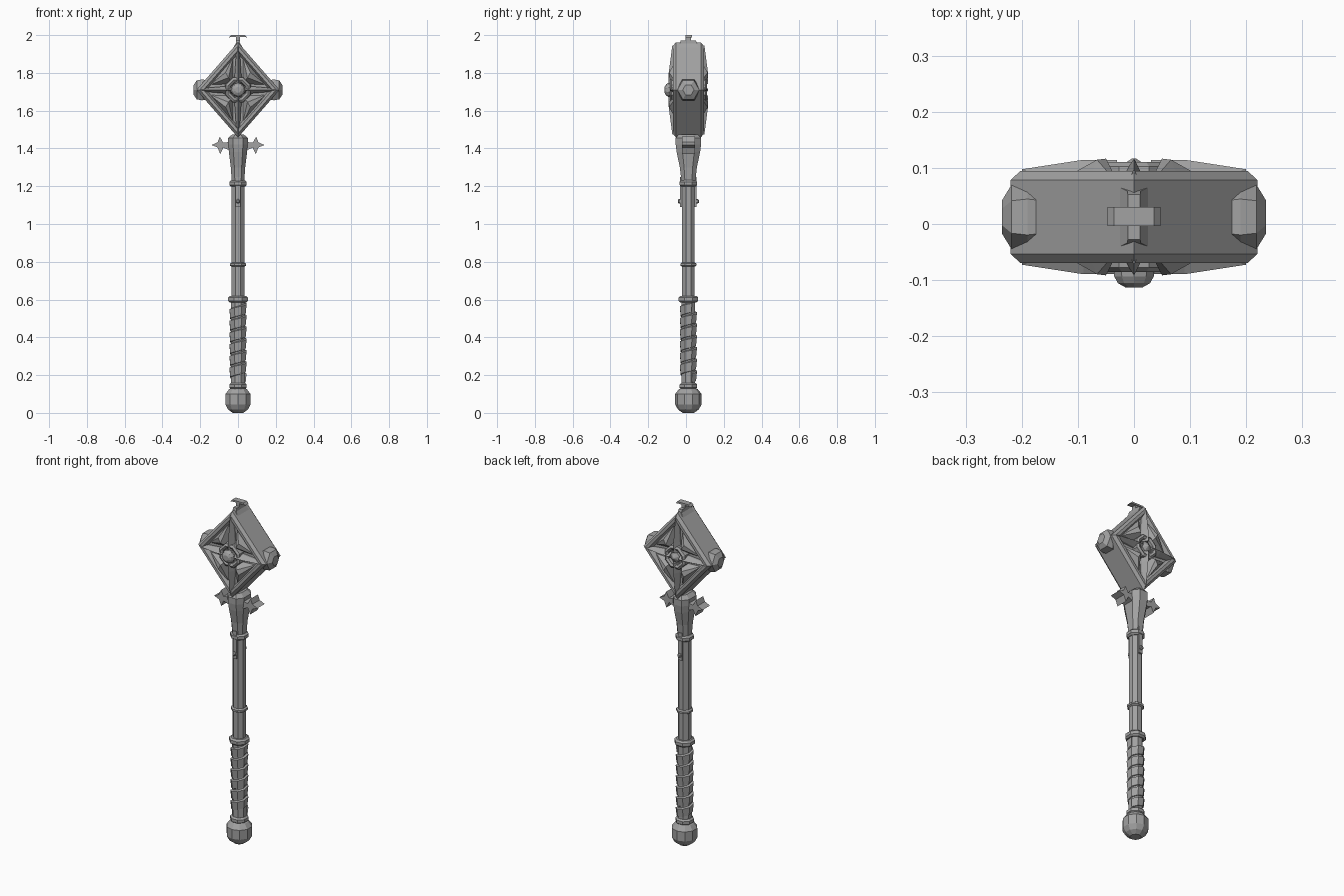
import bpy, bmesh, math
from mathutils import Vector, Matrix

if "Cube" in bpy.data.objects:
    bpy.data.objects.remove(bpy.data.objects["Cube"])

AX = 0.0125      # depth of the long axis
CZ = 1.71        # height of the head centre
steel = bpy.data.materials.new("grey_steel")
steel.diffuse_color = (0.36, 0.36, 0.36, 1)
steel.use_nodes = True
steel.node_tree.nodes["Principled BSDF"].inputs["Base Color"].default_value = steel.diffuse_color


def make(name, verts, faces):
    me = bpy.data.meshes.new(name)
    bm = bmesh.new()
    vs = [bm.verts.new(v) for v in verts]
    for f in faces:
        bm.faces.new([vs[i] for i in f])
    bmesh.ops.recalc_face_normals(bm, faces=bm.faces)
    bm.to_mesh(me)
    bm.free()
    me.materials.append(steel)
    ob = bpy.data.objects.new(name, me)
    bpy.context.collection.objects.link(ob)
    return ob


def loft(name, loops):
    """Join equal closed loops of points and cap both ends."""
    n = len(loops[0])
    faces = [(k*n + i, k*n + (i+1) % n, (k+1)*n + (i+1) % n, (k+1)*n + i)
             for k in range(len(loops)-1) for i in range(n)]
    faces += [tuple(range(n))[::-1], tuple((len(loops)-1)*n + i for i in range(n))]
    return make(name, [p for lp in loops for p in lp], faces)


def turned(name, profile, n=8, origin=(0, AX, 0), axis=(0, 0, 1), spin=0.5):
    """Faceted turned part from (radius, height) pairs along an axis."""
    rot = Vector(axis).to_track_quat('Z', 'Y').to_matrix()
    o = Vector(origin)
    return loft(name, [[o + rot @ Vector((r*math.cos(2*math.pi*(i+spin)/n),
                                          r*math.sin(2*math.pi*(i+spin)/n), h))
                        for i in range(n)] for r, h in profile])


def slab(name, outline, y0, y1):
    """Extrude an x-z outline in depth."""
    return loft(name, [[(x, y, z) for x, z in outline] for y in (y0, y1)])


def box(name, x, y, z):
    return slab(name, [(x[0], z[0]), (x[1], z[0]), (x[1], z[1]), (x[0], z[1])], *y)


# pommel, shaft and its rings
turned("pommel", [(.03, 0), (.055, .018), (.07, .045), (.07, .1), (.05, .125), (.04, .13)], 10)
turned("shaft", [(.036, .58), (.036, 1.24)])
for name, z, r, h in (("pommel_ring", .142, .05, .034), ("grip_ring", .602, .056, .036),
                      ("middle_ring", .785, .046, .022), ("upper_ring", 1.215, .05, .034)):
    turned(name, [(r-.01, z-h/2), (r, z-h/4), (r, z+h/4), (r-.01, z+h/2)])

# grip core with a spiral strap wound round it
turned("grip_core", [(.039, .14), (.039, .6)])
pitch, turns, n = .062, 6.2, 8
rows = []
for i in range(int(turns*n)):
    a = 2*math.pi*(i+.5)/n
    z = .158 + pitch*i/n
    rows.append([(r*math.cos(a), AX + r*math.sin(a), z+dz)
                 for r, dz in ((.036, 0), (.044, .003), (.049, .05), (.036, .056))])
loft("grip_strap", rows)

# flared neck: square section with cut corners
loft("neck", [[(x*w, AX + y*d, z) for x, y in ((1, .5), (.5, 1), (-.5, 1), (-1, .5),
                                             (-1, -.5), (-.5, -1), (.5, -1), (1, -.5))]
              for w, d, z in ((.033, .036, 1.22), (.038, .045, 1.30), (.048, .062, 1.38),
                              (.052, .067, 1.42), (.052, .067, 1.455), (.03, .05, 1.475))])

# guard prongs with flared star tips
prong = [(.03, 1.437), (.078, 1.43), (.096, 1.462), (.108, 1.433), (.14, 1.418),
         (.108, 1.405), (.094, 1.37), (.078, 1.404), (.03, 1.385)]
for s, side in ((1, "right"), (-1, "left")):
    slab("guard_prong_" + side, [(s*x, z) for x, z in prong], AX-.034, AX+.034)

# riveted straps below the upper ring, front and back
for s, side in ((1, "back"), (-1, "front")):
    box("strap_" + side, (-.012, .012), sorted((AX+s*.03, AX+s*.043)), (1.09, 1.25))
    turned("strap_rivet_" + side, [(.012, 0), (.012, .015), (.007, .021)], 6,
           (0, AX+s*.035, 1.12), (0, s, 0))

# diamond head: bevelled rim and sunken faces
half = [(.76, .058), (.83, .082), (.92, .082), (1, .066)]
steps = [(k, -d) for k, d in half] + [(k, d) for k, d in reversed(half)]
loft("head", [[(x*k, AX+y, CZ + z*k) for x, z in ((.22, 0), (0, .252), (-.22, 0), (0, -.252))]
              for k, y in steps])

for s, side in ((1, "back"), (-1, "front")):
    # raised ribs from the hub to the four corners
    for j, (dx, dz, ln) in enumerate(((1, 0, .2), (0, 1, .235), (-1, 0, .2), (0, -1, .235))):
        top = .102 if dx else .104
        pts = []
        for u, w, d in ((.03, .022, top), (.09, .017, top), (ln, .007, .085)):
            for off, dep in ((-w, .05), (-w, .07), (0, d), (w, .07), (w, .05)):
                pts.append((dx*u + dz*off, AX + s*dep, CZ + dz*u - dx*off))
        loft(f"{side}_rib_{j+1}", [pts[0:5], pts[5:10], pts[10:15]])
    # pointed wedge in each quadrant
    for j, (qx, qz) in enumerate(((1, 1), (-1, 1), (-1, -1), (1, -1))):
        base = [(.025, .03), (.15, .025), (.085, .105), (.025, .175)]
        v = [(qx*x, AX + s*.055, CZ + qz*z) for x, z in base]
        v += [(qx*.05, AX + s*.104, CZ + qz*.065), (qx*.066, AX + s*.102, CZ + qz*.092)]
        make(f"{side}_wedge_{j+1}", v, [(0, 1, 4), (1, 5, 4), (1, 2, 5), (2, 3, 5),
                                        (3, 4, 5), (3, 0, 4), (3, 2, 1, 0)])
    # hub ring with a hollow middle
    turned(side + "_hub_ring", [(.074, .05), (.07, .09), (.058, .098), (.046, .09), (.04, .07)],
           8, (0, AX, CZ), (0, s, 0))

# hub centres: domed boss in front, pointed stud behind
turned("front_boss", [(.025, .06), (.025, .095), (.038, .096), (.037, .106), (.03, .118),
                      (.016, .1255)], 10, (0, AX, CZ), (0, -1, 0))
turned("back_stud", [(.034, .06), (.03, .088), (.004, .104)], 8, (0, AX, CZ), (0, 1, 0))

# faceted side knobs
for s, side in ((1, "right"), (-1, "left")):
    turned("side_knob_" + side, [(.045, .155), (.06, .172), (.064, .19), (.058, .218), (.03, .235)],
           6, (0, AX, CZ), (s, 0, 0), 0 if s else .5)

# top finial: saddle, stem and crossbar with drooping ends
loft("finial_saddle", [[(x, AX+y, z) for x, y in ((-w, -d), (w, -d), (w, d), (-w, d))]
                       for w, d, z in ((.03, .055, 1.925), (.012, .046, 1.955), (.011, .04, 1.972))])
box("finial_stem", (-.011, .011), (AX-.014, AX+.014), (1.96, 1.995))
slab("finial_crossbar", [(-.036, 2), (.036, 2), (.047, 1.988), (.03, 1.99),
                         (-.03, 1.99), (-.047, 1.988)], AX-.016, AX+.018)
